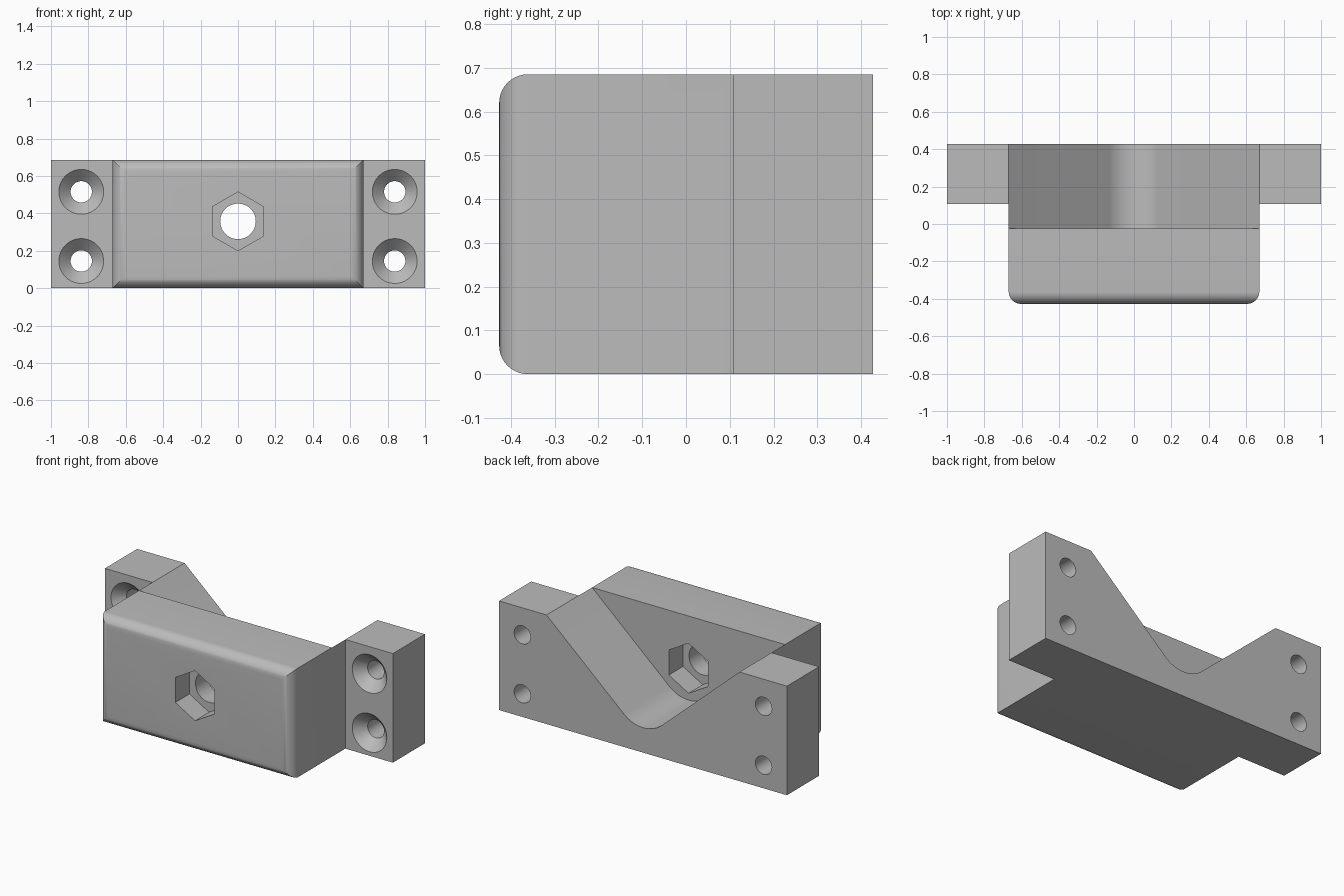
import bpy, bmesh, math

if "Cube" in bpy.data.objects:
    bpy.data.objects.remove(bpy.data.objects["Cube"])

H, YF, YB = 0.685, -0.427, 0.427      # height, front and back
BX, FY, WALL = 0.67, 0.108, -0.025    # block half width, flange front, groove front
CZ = 0.357                            # height of the bore centre

grey = bpy.data.materials.new("plain grey")
grey.diffuse_color = (0.5, 0.5, 0.5, 1)
grey.use_nodes = True
grey.node_tree.nodes["Principled BSDF"].inputs["Base Color"].default_value = grey.diffuse_color


def finish(name, bm):
    bmesh.ops.recalc_face_normals(bm, faces=bm.faces[:])
    me = bpy.data.meshes.new(name)
    bm.to_mesh(me)
    bm.free()
    me.materials.append(grey)
    ob = bpy.data.objects.new(name, me)
    bpy.context.collection.objects.link(ob)
    return ob


def prism(bm, points, offset):
    """Extrude a closed outline along an offset."""
    face = bm.faces.new([bm.verts.new(p) for p in points])
    ext = bmesh.ops.extrude_face_region(bm, geom=[face])["geom"]
    moved = [v for v in ext if isinstance(v, bmesh.types.BMVert)]
    bmesh.ops.translate(bm, verts=moved, vec=offset)


def turned(name, x, z, rings, n):
    """Solid around a y axis from (y, radius) rings, one corner pointing up."""
    bm = bmesh.new()
    loops = [[bm.verts.new((x + r * math.sin(2 * math.pi * i / n), y,
                            z + r * math.cos(2 * math.pi * i / n))) for i in range(n)]
             for y, r in rings]
    for a, b in zip(loops, loops[1:]):
        for i in range(n):
            j = (i + 1) % n
            bm.faces.new((a[i], a[j], b[j], b[i]))
    bm.faces.new(loops[0])
    bm.faces.new(loops[-1])
    return finish(name, bm)


# Body: T-shaped plan, with the front face border rounded
bm = bmesh.new()
half = [(BX, YF), (BX, FY), (1, FY), (1, YB)]
plan = half + [(-x, y) for x, y in reversed(half)]
prism(bm, [(x, y, 0) for x, y in plan], (0, 0, H))
front = [e for e in bm.edges if all(abs(v.co.y - YF) < 1e-5 for v in e.verts)]
bmesh.ops.bevel(bm, geom=front, offset=0.065, segments=10, profile=0.5, affect='EDGES')
body = finish("bracket_body", bm)

# V groove with a round bottom concentric with the bore
R, T = 0.2, math.radians(41.63)
arc = [(R * math.sin(a), CZ - R * math.cos(a))
       for a in (-T + 2 * T * i / 24 for i in range(25))]
top = BX + 0.1 / math.tan(T)
bm = bmesh.new()
prism(bm, [(x, WALL, z) for x, z in [(-top, H + 0.1)] + arc + [(top, H + 0.1)]],
      (0, 1, 0))
cutters = [finish("groove_cutter", bm)]

# Bore with a hexagonal pocket at each end
D, HEX = 0.14, 0.157
cutters += [
    turned("front_hex_cutter", 0, CZ, [(YF - 0.1, HEX), (YF + D, HEX)], 6),
    turned("rear_hex_cutter", 0, CZ, [(WALL - D, HEX), (WALL + 0.1, HEX)], 6),
    turned("bore_cutter", 0, CZ, [(YF - 0.2, 0.095), (WALL + 0.2, 0.095)], 48),
]

# Four countersunk screw holes
for x in (-0.838, 0.838):
    for z in (0.145, 0.515):
        cutters.append(turned("screw_cutter", x, z, [
            (FY - 0.02, 0.14), (FY + 0.063, 0.057), (YB + 0.1, 0.057)], 40))

# Cut everything and drop the cutters
bpy.context.view_layer.objects.active = body
body.select_set(True)
for c in cutters:
    c.hide_render = True
    m = body.modifiers.new("cut", 'BOOLEAN')
    m.operation, m.solver, m.object = 'DIFFERENCE', 'EXACT', c
    bpy.ops.object.modifier_apply(modifier=m.name)
    bpy.data.objects.remove(c)

bpy.ops.object.shade_smooth_by_angle(angle=math.radians(25))
